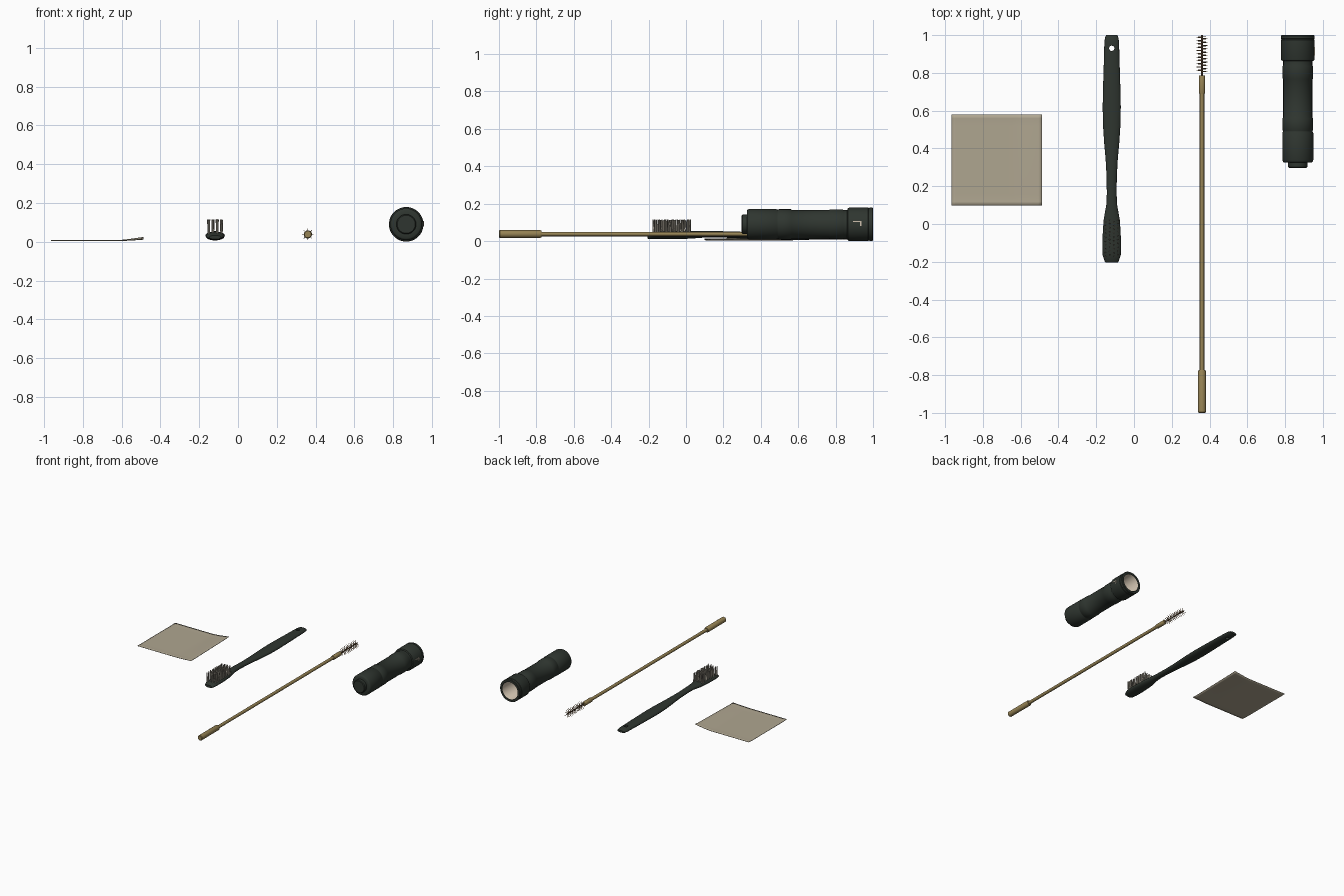
import bpy, bmesh, math, random
from mathutils import Vector, Matrix

if "Cube" in bpy.data.objects:
    bpy.data.objects.remove(bpy.data.objects["Cube"])

random.seed(4)


def material(name, r, g, b):
    m = bpy.data.materials.new(name)
    m.diffuse_color = (r, g, b, 1)
    m.use_nodes = True
    m.node_tree.nodes["Principled BSDF"].inputs["Base Color"].default_value = m.diffuse_color
    return m


GREEN = material("dark_green_plastic", 0.028, 0.036, 0.029)
BRASS = material("brass", 0.31, 0.23, 0.09)
CLOTH = material("cloth_beige", 0.43, 0.38, 0.28)
CREAM = material("cream_lining", 0.62, 0.53, 0.42)
BRISTLE = material("grey_bristle", 0.36, 0.33, 0.27)
COPPER = material("brown_wire", 0.13, 0.075, 0.045)
BRONZE = material("bronze_bristle", 0.30, 0.18, 0.08)


def finish(bm, name, mats, angle=35):
    bmesh.ops.recalc_face_normals(bm, faces=bm.faces)
    me = bpy.data.meshes.new(name)
    bm.to_mesh(me)
    bm.free()
    ob = bpy.data.objects.new(name, me)
    bpy.context.collection.objects.link(ob)
    for m in mats:
        me.materials.append(m)
    smooth(ob, angle)
    return ob


def smooth(ob, angle=35):
    bpy.ops.object.select_all(action='DESELECT')
    ob.select_set(True)
    bpy.context.view_layer.objects.active = ob
    bpy.ops.object.shade_smooth_by_angle(angle=math.radians(angle))


def loft(name, sections, mats, segs=32, mat_rule=None):
    """Elliptic rings along y; each section is (y, half_x, half_z, x, z)."""
    bm = bmesh.new()
    rings = []
    for y, rx, rz, cx, cz in sections:
        rings.append([bm.verts.new((cx + rx * math.cos(2 * math.pi * i / segs), y,
                                    cz + rz * math.sin(2 * math.pi * i / segs)))
                      for i in range(segs)])
    for k in range(len(rings) - 1):
        a, b = rings[k], rings[k + 1]
        for i in range(segs):
            j = (i + 1) % segs
            f = bm.faces.new((a[i], a[j], b[j], b[i]))
            f.material_index = mat_rule(k) if mat_rule else 0
    bm.faces.new(rings[0])
    end = bm.faces.new(rings[-1])
    end.material_index = mat_rule(len(rings)) if mat_rule else 0
    return finish(bm, name, mats)


def lathe(name, profile, x, z, mats, segs=40, mat_rule=None):
    return loft(name, [(y, r, r, x, z) for y, r in profile], mats, segs, mat_rule)


def strand(bm, p, q, r, segs=5):
    p, q = Vector(p), Vector(q)
    d = q - p
    rot = d.to_track_quat('Z', 'Y').to_matrix().to_4x4()
    bmesh.ops.create_cone(bm, cap_ends=True, segments=segs, radius1=r, radius2=r,
                          depth=d.length, matrix=Matrix.Translation((p + q) / 2) @ rot)


# cleaning cloth with one lifted side
bm = bmesh.new()
bmesh.ops.create_grid(bm, x_segments=24, y_segments=24, size=0.5)
for v in bm.verts:
    u, w = v.co.x + 0.5, v.co.y + 0.5
    lift = max(0, (u - 0.7) / 0.3) ** 1.4
    edge = max(0, abs(w - 0.5) - 0.42) / 0.08
    v.co = (-0.965 + 0.478 * u, 0.098 + 0.482 * w,
            0.003 + 0.017 * lift * (0.4 + 0.6 * w) + 0.002 * edge)
cloth = finish(bm, "cleaning_cloth", [CLOTH], 60)
mod = cloth.modifiers.new("thickness", 'SOLIDIFY')
mod.thickness = 0.003
mod.offset = -1

# brush handle and head
BX = -0.118
handle_sections = [
    (-0.205, 0.030, 0.010, 0.023), (-0.198, 0.037, 0.013, 0.024), (-0.165, 0.048, 0.019, 0.030),
    (-0.11, 0.050, 0.021, 0.032), (-0.04, 0.047, 0.021, 0.032), (0.02, 0.043, 0.020, 0.033),
    (0.06, 0.036, 0.019, 0.035), (0.10, 0.029, 0.018, 0.037), (0.16, 0.026, 0.017, 0.037),
    (0.25, 0.027, 0.017, 0.034), (0.34, 0.032, 0.018, 0.031), (0.43, 0.040, 0.019, 0.028),
    (0.52, 0.046, 0.020, 0.027), (0.62, 0.048, 0.020, 0.027), (0.75, 0.045, 0.019, 0.027),
    (0.88, 0.041, 0.018, 0.027), (0.96, 0.039, 0.017, 0.027), (0.985, 0.036, 0.014, 0.027),
    (1.0, 0.030, 0.008, 0.027)]
handle = loft("brush_handle", [(y, rx, rz, BX, z) for y, rx, rz, z in handle_sections], [GREEN])

# hanging hole through the handle
bm = bmesh.new()
bmesh.ops.create_cone(bm, cap_ends=True, segments=24, radius1=0.014, radius2=0.014, depth=0.2,
                      matrix=Matrix.Translation((BX, 0.93, 0.027)))
cutter = finish(bm, "hole_cutter", [GREEN])
cutter.hide_render = True
mod = handle.modifiers.new("hole", 'BOOLEAN')
mod.operation = 'DIFFERENCE'
mod.solver = 'EXACT'
mod.object = cutter
bpy.context.view_layer.objects.active = handle
bpy.ops.object.modifier_apply(modifier="hole")
bpy.data.objects.remove(cutter)
smooth(handle)

# bristle tufts
bm = bmesh.new()
for row in range(10):
    for col in range(4):
        x = BX - 0.033 + 0.022 * col
        y = -0.168 + 0.0205 * row + (0.004 if col % 2 else -0.004)
        for k in range(3):
            a = k * 2.094 + random.random()
            dx, dy = 0.0035 * math.cos(a), 0.0035 * math.sin(a)
            strand(bm, (x + dx, y + dy, 0.035),
                   (x + 1.6 * dx, y + 1.6 * dy, 0.114 + random.uniform(-0.004, 0.002)), 0.0028)
finish(bm, "brush_bristles", [BRISTLE])

# cleaning rod with its two ferrules
RX, RZ = 0.36, 0.038
lathe("cleaning_rod", [
    (-1.0, 0.017), (-0.995, 0.021), (-0.78, 0.021), (-0.772, 0.018), (-0.772, 0.012),
    (0.69, 0.012), (0.69, 0.015), (0.695, 0.017), (0.78, 0.017), (0.787, 0.014)],
    RX, RZ, [BRASS], 24)

# wire brush tip
lathe("tip_wire", [(0.78, 0.0045), (1.0, 0.0045)], RX, RZ, [COPPER], 10)
bm = bmesh.new()
for i in range(88):
    a = i * math.pi / 4
    y = 0.805 + 0.19 * i / 87
    strand(bm, (RX, y, RZ),
           (RX + 0.03 * math.cos(a), y, RZ + 0.03 * math.sin(a)), 0.0016, 4)
finish(bm, "tip_bristles", [BRONZE])

# storage tube: outer shell, then rim and cream bore
TX, TZ = 0.867, 0.09
tube = [
    (0.297, 0.046), (0.302, 0.051), (0.325, 0.051), (0.325, 0.072), (0.329, 0.078),
    (0.338, 0.082), (0.482, 0.082), (0.488, 0.078), (0.493, 0.078), (0.497, 0.0805),
    (0.560, 0.0805), (0.565, 0.077), (0.765, 0.077), (0.770, 0.080), (0.835, 0.080),
    (0.842, 0.077), (0.862, 0.077), (0.866, 0.086), (0.872, 0.089), (0.974, 0.089),
    (0.976, 0.087), (0.980, 0.087), (0.982, 0.089), (0.996, 0.089), (1.0, 0.086),
    (1.0, 0.070), (0.997, 0.068), (0.42, 0.068)]
lathe("storage_tube", tube, TX, TZ, [GREEN, CREAM], 48, lambda k: 1 if k >= 26 else 0)

# L-shaped latch mark on the tube side
bm = bmesh.new()
for y0, y1, z0, z1 in ((0.893, 0.937, 0.101, 0.107), (0.931, 0.937, 0.081, 0.101)):
    bmesh.ops.create_cube(bm, size=1, matrix=Matrix.Translation(
        (TX + 0.0875, (y0 + y1) / 2, (z0 + z1) / 2)) @ Matrix.Diagonal((0.006, y1 - y0, z1 - z0, 1)))
finish(bm, "latch_mark", [CREAM])
